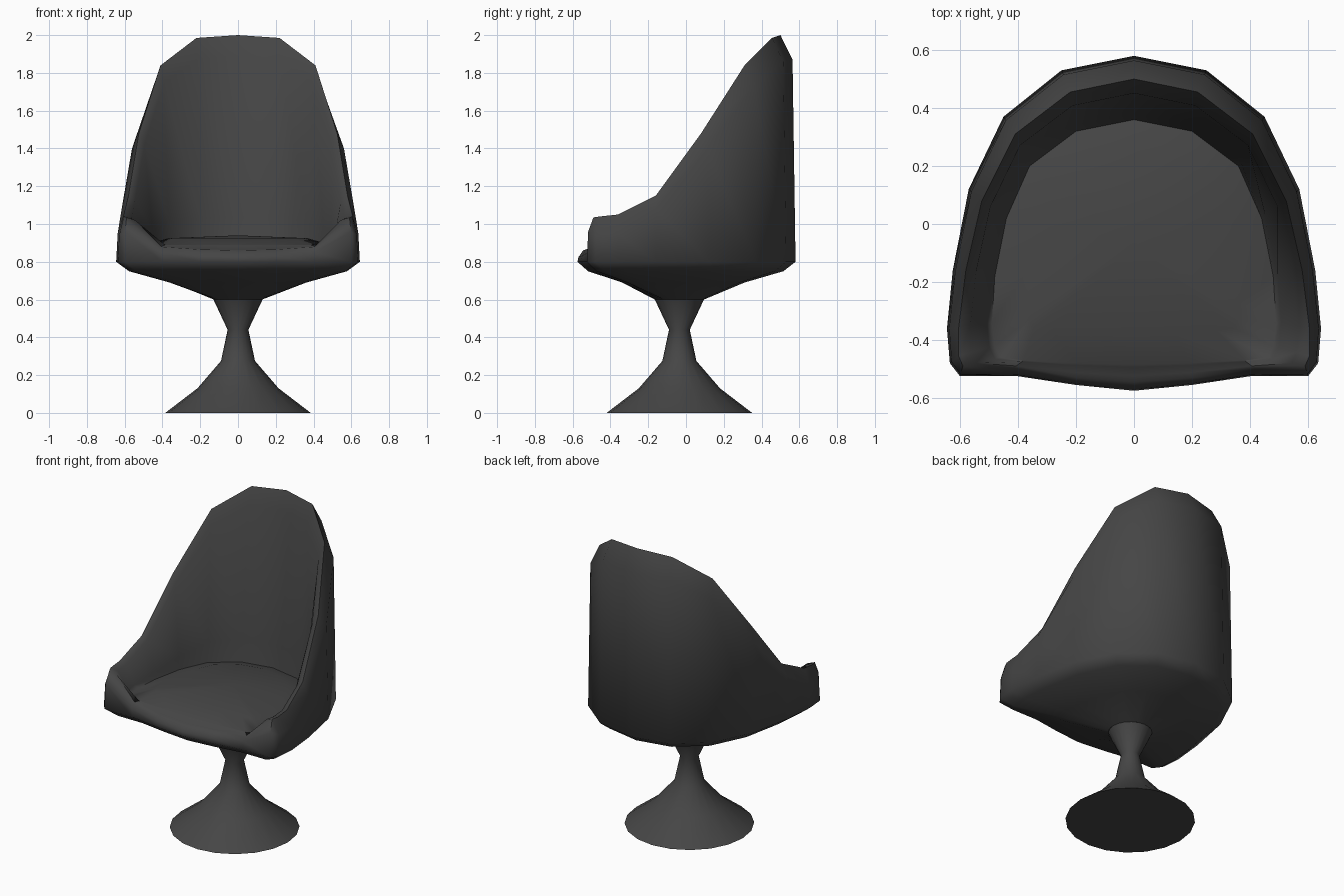
import bpy, bmesh, math

if "Cube" in bpy.data.objects:
    bpy.data.objects.remove(bpy.data.objects["Cube"])

CY = -0.035          # pedestal axis in y
FLOOR = 0.89         # height of the seat edge

mat = bpy.data.materials.new("dark grey plastic")
mat.diffuse_color = (0.06, 0.06, 0.06, 1)
mat.use_nodes = True
mat.node_tree.nodes["Principled BSDF"].inputs["Base Color"].default_value = mat.diffuse_color


def finish(name, bm):
    bmesh.ops.recalc_face_normals(bm, faces=bm.faces)
    me = bpy.data.meshes.new(name)
    bm.to_mesh(me)
    bm.free()
    ob = bpy.data.objects.new(name, me)
    bpy.context.collection.objects.link(ob)
    me.materials.append(mat)
    bpy.ops.object.select_all(action='DESELECT')
    ob.select_set(True)
    bpy.context.view_layer.objects.active = ob
    bpy.ops.object.shade_smooth_by_angle(angle=math.radians(70))
    return ob


def loft(bm, rings):
    """Join closed rings of points with quads, return the vertex rings."""
    vr = [[bm.verts.new(p) for p in r] for r in rings]
    for a, b in zip(vr, vr[1:]):
        for i in range(len(a)):
            j = (i + 1) % len(a)
            bm.faces.new((a[i], a[j], b[j], b[i]))
    return vr


# Half of the shell from back centre to front centre:
# outline x, y | outer wall top z | rim ridge x, y, z | seat edge x, y
half = [
    (0.00, 0.58, 1.87, 0.00, 0.50, 2.00, 0.00, 0.36),
    (0.25, 0.53, 1.86, 0.22, 0.455, 1.985, 0.20, 0.32),
    (0.45, 0.37, 1.73, 0.41, 0.31, 1.84, 0.36, 0.20),
    (0.57, 0.12, 1.40, 0.525, 0.08, 1.48, 0.44, 0.02),
    (0.625, -0.16, 1.08, 0.58, -0.16, 1.15, 0.48, -0.18),
    (0.645, -0.36, 0.95, 0.605, -0.36, 1.05, 0.49, -0.34),
    (0.635, -0.48, 0.94, 0.605, -0.455, 1.04, 0.48, -0.42),
    (0.60, -0.525, 0.96, 0.59, -0.49, 1.035, 0.46, -0.46),
    (0.40, -0.525, 0.85, 0.42, -0.50, 0.88, 0.38, -0.47),
    (0.20, -0.555, 0.83, 0.20, -0.53, 0.865, 0.19, -0.48),
    (0.00, -0.575, 0.825, 0.00, -0.545, 0.86, 0.00, -0.485),
]
cols = half + [(-c[0], c[1], c[2], -c[3], c[4], c[5], -c[6], c[7]) for c in half[-2:0:-1]]


def column(c):
    """Profile from the pedestal joint, up the outside, over the rim, to the seat."""
    ox, oy, oz, rx, ry, rz, fx, fy = c
    a = math.atan2(oy - CY, ox)

    def under(s, z):
        return (ox * s, CY + (oy - CY) * s, z)

    def mix(t, z):
        return (rx + (fx - rx) * t, ry + (fy - ry) * t, z)

    def dome(s, z):
        return (fx * s, -0.06 + (fy + 0.06) * s, z)

    h = rz - FLOOR
    return [
        (0.13 * math.cos(a), CY + 0.13 * math.sin(a), 0.6),
        under(0.56, 0.69), under(0.895, 0.75), under(1.0, 0.80),
        (ox + (rx - ox) * 0.2, oy + (ry - oy) * 0.2, oz),
        (rx, ry, rz),
        mix(0.35, FLOOR + 0.9 * h), mix(0.85, FLOOR + 0.13 * h),
        (fx, fy, FLOOR), dome(0.75, 0.925),
    ]


# Bucket seat shell with domed seat
bm = bmesh.new()
rings = list(zip(*[column(c) for c in cols]))
vr = loft(bm, rings)
centre = bm.verts.new((0, -0.06, 0.94))
top = vr[-1]
for i in range(len(top)):
    bm.faces.new((top[i], top[(i + 1) % len(top)], centre))
finish("seat_shell", bm)

# Hourglass pedestal
bm = bmesh.new()
N = 20
profile = [(0.385, 0.0), (0.215, 0.13), (0.09, 0.275), (0.055, 0.44), (0.13, 0.6)]
vr = loft(bm, [[(r * math.cos(2 * math.pi * i / N), CY + r * math.sin(2 * math.pi * i / N), z)
                for i in range(N)] for r, z in profile])
bm.faces.new(vr[0])
finish("pedestal", bm)
